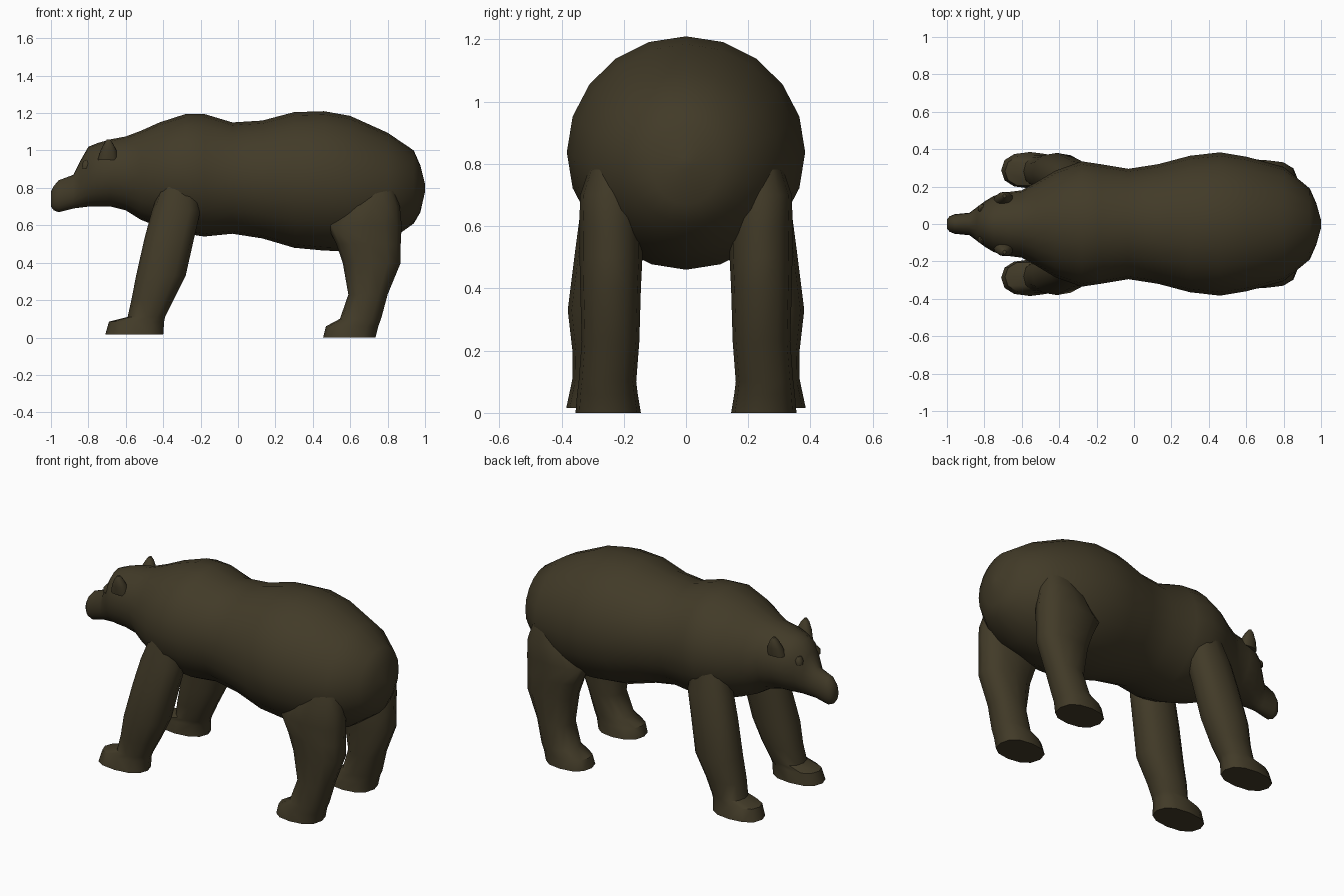
import bpy
import bmesh
import math
from mathutils import Vector

cube = bpy.data.objects.get("Cube")
if cube:
    bpy.data.objects.remove(cube, do_unlink=True)

# Single dark brown fur colour
FUR = (0.054, 0.043, 0.021, 1.0)
fur = bpy.data.materials.new("dark_brown_fur")
fur.use_nodes = True
fur.diffuse_color = FUR
fur.node_tree.nodes["Principled BSDF"].inputs["Base Color"].default_value = FUR


def rounded(value, power):
    """Signed power, used to square off an ellipse slightly."""
    return math.copysign(abs(value) ** power, value)


def ring(centre, axis_a, axis_b, sides, power=1.0):
    """Points of one elliptical cross-section."""
    points = []
    for i in range(sides):
        angle = math.tau * i / sides
        points.append(centre
                      + axis_a * rounded(math.cos(angle), power)
                      + axis_b * rounded(math.sin(angle), power))
    return points


def loft(name, rings, sharp_angle=45):
    """Skin a closed surface over a sequence of cross-sections."""
    bm = bmesh.new()
    loops = [[bm.verts.new(p) for p in points] for points in rings]
    for first, second in zip(loops, loops[1:]):
        count = len(first)
        for i in range(count):
            j = (i + 1) % count
            bm.faces.new((first[i], first[j], second[j], second[i]))
    bm.faces.new(loops[0])
    bm.faces.new(loops[-1])
    bmesh.ops.recalc_face_normals(bm, faces=bm.faces)
    mesh = bpy.data.meshes.new(name)
    bm.to_mesh(mesh)
    bm.free()
    mesh.materials.append(fur)
    mesh.shade_smooth()
    mesh.set_sharp_from_angle(angle=math.radians(sharp_angle))
    obj = bpy.data.objects.new(name, mesh)
    bpy.context.collection.objects.link(obj)
    return obj


def torso_ring(x, low, high, half_width):
    """Upright cross-section across the spine."""
    centre = Vector((x, 0, (low + high) / 2))
    return ring(centre, Vector((0, 0, (high - low) / 2)),
                Vector((0, half_width, 0)), 20)


def limb_ring(side, z, back, front, inner, outer, tilt=0.0):
    """Level cross-section of a leg or ear, on one side of the body."""
    centre = Vector(((back + front) / 2, side * (inner + outer) / 2, z))
    return ring(centre, Vector(((front - back) / 2, 0, tilt)),
                Vector((0, side * (outer - inner) / 2, 0)), 12, 0.85)


# Head, neck and torso: x, underside, top, half width
TORSO = [
    (-1.0, .70, .78, .025), (-.985, .68, .81, .042), (-.96, .67, .84, .052),
    (-.88, .69, .87, .06), (-.84, .695, .95, .09), (-.8, .70, 1.02, .12),
    (-.75, .70, 1.04, .15), (-.68, .70, 1.06, .17), (-.6, .68, 1.075, .18),
    (-.52, .63, 1.105, .225), (-.42, .59, 1.15, .285), (-.28, .555, 1.195, .335),
    (-.18, .54, 1.195, .32), (-.03, .555, 1.15, .295), (.13, .53, 1.16, .32),
    (.3, .48, 1.205, .365), (.46, .465, 1.21, .383), (.6, .46, 1.185, .36),
    (.8, .51, 1.095, .305), (.94, .61, 1.0, .19), (.975, .67, .92, .11),
    (1.0, .78, .82, .02),
]
loft("body_and_head", [torso_ring(*row) for row in TORSO])

# Leg sections: height, toe-side x, heel-side x, inner y, outer y
FRONT_LEG = [
    (.015, -.71, -.4, .19, .385), (.085, -.69, -.395, .195, .37),
    (.11, -.59, -.39, .195, .365), (.2, -.57, -.345, .175, .365),
    (.33, -.545, -.28, .165, .38), (.53, -.5, -.235, .15, .355),
    (.68, -.46, -.2, .14, .335), (.85, -.4, -.22, .13, .29),
]
HIND_LEG = [
    (0, .455, .735, .145, .355), (.06, .47, .75, .155, .35),
    (.1, .545, .765, .16, .345), (.23, .59, .8, .15, .335),
    (.4, .56, .87, .145, .34), (.5, .525, .87, .14, .342),
    (.6, .475, .875, .14, .343), (.7, .57, .865, .15, .34),
    (.82, .66, .83, .16, .3),
]
# Ear sections, same layout
EAR = [
    (.95, -.75, -.64, .09, .165), (1.0, -.735, -.65, .105, .172),
    (1.04, -.715, -.67, .125, .17), (1.06, -.7, -.685, .14, .16),
]
# Low ridge over each eye
BROW = [
    (.905, -.835, -.79, .06, .104), (.93, -.835, -.785, .06, .106),
    (.95, -.82, -.795, .06, .09),
]

for label, side in (("left", -1), ("right", 1)):
    for part, rows in (("front_leg", FRONT_LEG), ("hind_leg", HIND_LEG),
                       ("ear", EAR), ("brow", BROW)):
        loft(f"{label}_{part}", [limb_ring(side, *row) for row in rows])
